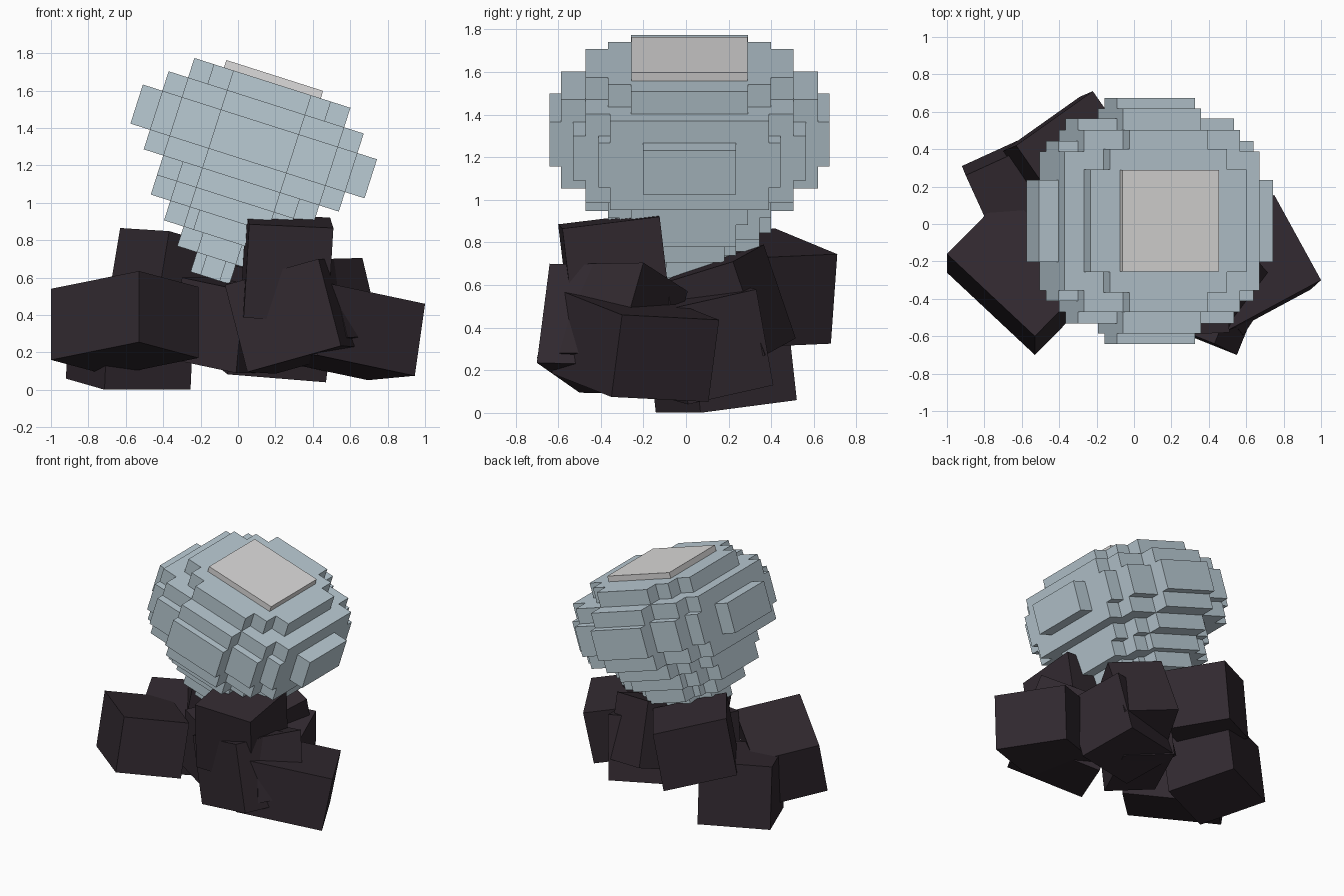
import bpy
import bmesh
import math
from mathutils import Matrix, Vector

cube = bpy.data.objects.get("Cube")
if cube:
    bpy.data.objects.remove(cube, do_unlink=True)


def make_material(name, colour):
    material = bpy.data.materials.new(name)
    material.use_nodes = True
    material.diffuse_color = (*colour, 1)
    shader = material.node_tree.nodes["Principled BSDF"]
    shader.inputs["Base Color"].default_value = (*colour, 1)
    return material


BLUE_GREY = make_material("blue grey", (0.49, 0.595, 0.655))
PALE_GREY = make_material("pale grey", (0.72, 0.71, 0.705))
DARK_ROCK = make_material("dark plum rock", (0.031, 0.022, 0.029))


def add_object(name, mesh_builder, material):
    bmesh.ops.recalc_face_normals(mesh_builder, faces=mesh_builder.faces)
    mesh = bpy.data.meshes.new(name)
    mesh_builder.to_mesh(mesh)
    mesh_builder.free()
    mesh.materials.append(material)
    created = bpy.data.objects.new(name, mesh)
    bpy.context.collection.objects.link(created)
    return created


def add_tier(builder, low, high, steps):
    """Extrude a stepped, four-way symmetric outline between two heights."""
    quarter = []
    for index, (half_x, half_y) in enumerate(steps):
        if index:
            quarter.append((half_x, steps[index - 1][1]))
        quarter.append((half_x, half_y))
    mirrored = [(-x, y) for x, y in reversed(quarter)]
    upper = quarter + mirrored
    outline = upper + [(-x, -y) for x, y in upper]
    base = builder.faces.new([builder.verts.new((x, y, low)) for x, y in outline])
    result = bmesh.ops.extrude_face_region(builder, geom=[base], use_keep_orig=True)
    moved = [item for item in result["geom"] if isinstance(item, bmesh.types.BMVert)]
    bmesh.ops.translate(builder, verts=moved, vec=(0, 0, high - low))


# Stepped round head, tilted towards +x; sizes in blocks
BLOCK = 0.1095
TILT = Matrix.Translation((0.084, 0.0165, 1.328)) @ Matrix.Rotation(math.radians(17.7), 4, "Y")
TIERS = [
    (2, 3, [(4, 2.5), (3, 3.5), (2, 4.45)]),
    (-2, 2, [(5, 3.4), (4, 4.45), (2, 5.5)]),
    (-1, 1, [(6, 2), (5, 3.9), (4, 5), (2, 6)]),
    (-3, -2, [(4, 2.5), (3, 3.5), (2, 4.45)]),
    (-4, -3, [(4, 2), (3, 3), (2, 3.5)]),
    (-5, -4, [(3, 1.5), (2, 2), (1.5, 3)]),
    (-6, -5, [(2, 1), (1, 2)]),
    (-7, -6, [(1, 0.5), (0.5, 1)]),
]
head = bmesh.new()
for low, high, steps in TIERS:
    add_tier(head, low * BLOCK, high * BLOCK, [(x * BLOCK, y * BLOCK) for x, y in steps])
add_object("stepped_head", head, BLUE_GREY).matrix_world = TILT

# Square pale plate on the crown
plate = bmesh.new()
add_tier(plate, 3 * BLOCK, 3.38 * BLOCK, [(2.48 * BLOCK, 2.48 * BLOCK)])
add_object("crown_plate", plate, PALE_GREY).matrix_world = TILT


def add_rock(name, corner, edge_a, edge_b, depth):
    """Block spanned by two edges and a depth along their normal."""
    a, b = Vector(edge_a), Vector(edge_b)
    c = a.cross(b).normalized() * depth
    builder = bmesh.new()
    bmesh.ops.create_cube(builder, size=1)
    for vert in builder.verts:
        s, t, u = (value + 0.5 for value in vert.co)
        vert.co = Vector(corner) + a * s + b * t + c * u
    add_object(name, builder, DARK_ROCK)


# Tumbled rocks of the base
add_rock("front_right_rock", (-.53, -.6, .635), (-.47, .44, -.095), (0, -.1, -.38), -.46)
add_rock("front_left_rock", (1, -.3, .46), (-.52, -.28, .11), (-.055, -.05, -.385), -.52)
add_rock("front_tall_rock", (.06, -.6, .885), (.45, .02, -.02), (-.03, .06, -.5), .46)
add_rock("front_leaning_rock", (.43, -.64, .7), (-.5, .2, -.14), (.12, -.06, -.465), -.4)
add_rock("left_tilted_rock", (.665, -.2, .705), (-.18, -.275, -.005), (.1, -.12, -.42), -.4)
add_rock("back_right_upper_rock", (-.63, .42, .865), (.41, .29, -.12), (-.07, -.03, -.42), -.46)
add_rock("back_right_lower_rock", (-.92, .31, .06), (.46, .21, 0), (.02, -.05, .45), .5)
add_rock("back_left_upper_rock", (.42, .22, .71), (-.36, .145, .08), (-.03, .15, -.44), .4)
add_rock("back_left_lower_rock", (.42, .33, .58), (.11, -.4, -.09), (-.06, .08, -.45), -.55)
add_rock("core_rock", (-.3, -.2, .6), (.33, -.15, -.07), (-.04, .02, -.44), .5)
